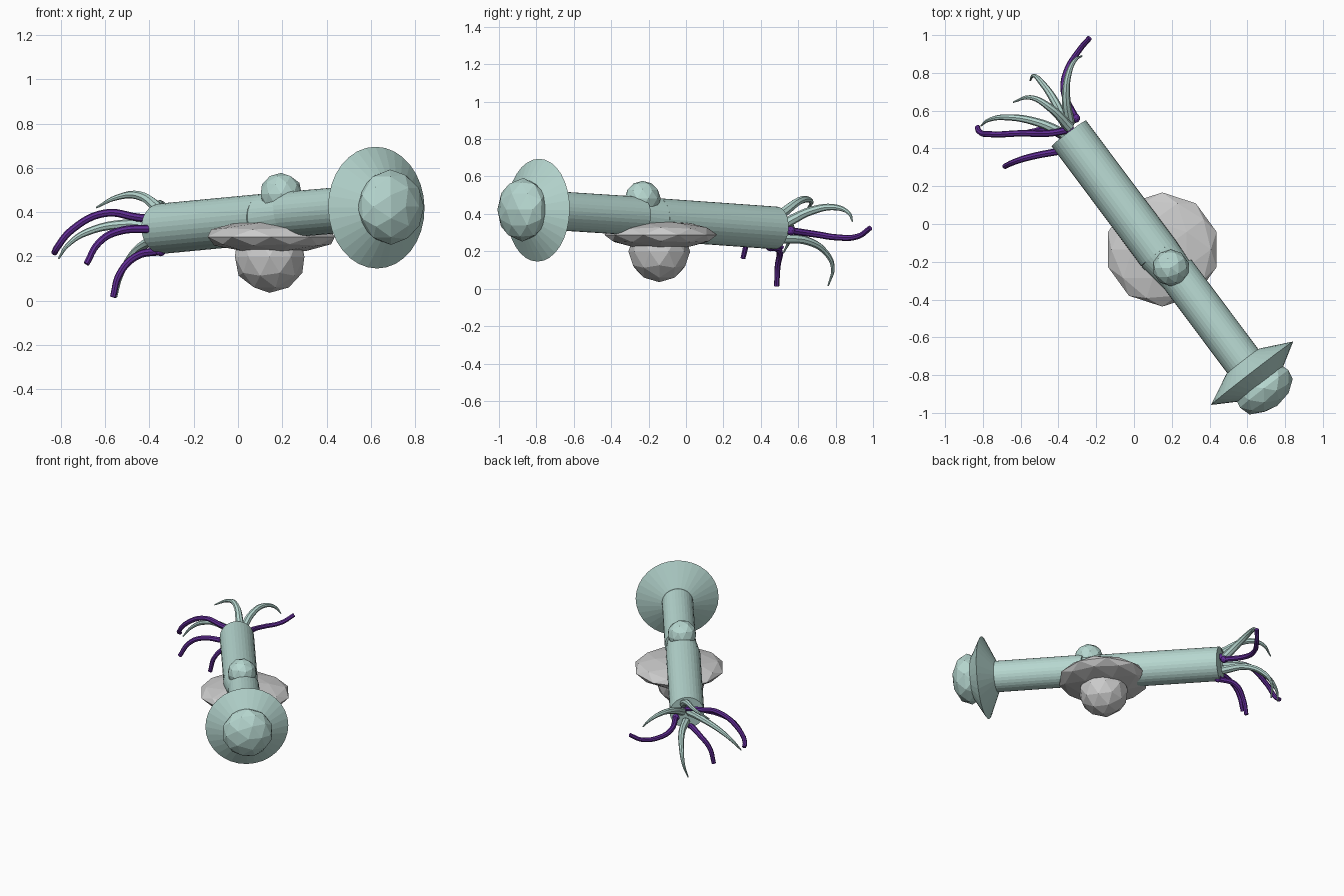
import bpy, bmesh, math
from mathutils import Vector, Matrix

if "Cube" in bpy.data.objects:
    bpy.data.objects.remove(bpy.data.objects["Cube"])


def material(name, rgb):
    m = bpy.data.materials.new(name)
    m.diffuse_color = (*rgb, 1)
    m.use_nodes = True
    m.node_tree.nodes["Principled BSDF"].inputs["Base Color"].default_value = m.diffuse_color
    return m


TEAL = material("pale_teal", (0.47, 0.68, 0.63))
PURPLE = material("purple", (0.12, 0.025, 0.3))


def add(name, bm, mat=None):
    bmesh.ops.recalc_face_normals(bm, faces=bm.faces)
    me = bpy.data.meshes.new(name)
    bm.to_mesh(me)
    bm.free()
    ob = bpy.data.objects.new(name, me)
    bpy.context.collection.objects.link(ob)
    if mat:
        me.materials.append(mat)
    return ob


def frame(loc, axis):
    return Matrix.Translation(loc) @ Vector(axis).to_track_quat('Z', 'Y').to_matrix().to_4x4()


def ball(name, loc, scale, mat=None, axis=(0, 0, 1)):
    bm = bmesh.new()
    bmesh.ops.create_icosphere(bm, subdivisions=2, radius=1,
                               matrix=frame(loc, axis) @ Matrix.Diagonal((*scale, 1)))
    return add(name, bm, mat)


def cone(name, a, b, r1, r2, mat, sides=32):
    a, b = Vector(a), Vector(b)
    bm = bmesh.new()
    bmesh.ops.create_cone(bm, cap_ends=True, segments=sides, radius1=r1, radius2=r2,
                          depth=(b - a).length, matrix=frame((a + b) / 2, b - a))
    return add(name, bm, mat)


def tentacle(name, pts, mat, r0, r1):
    cu = bpy.data.curves.new(name, 'CURVE')
    cu.dimensions = '3D'
    cu.bevel_depth = 1
    cu.bevel_resolution = 2
    cu.resolution_u = 6
    cu.use_fill_caps = True
    sp = cu.splines.new('BEZIER')
    sp.bezier_points.add(len(pts) - 1)
    for i, (bp, p) in enumerate(zip(sp.bezier_points, pts)):
        bp.co = p
        bp.handle_left_type = bp.handle_right_type = 'AUTO'
        bp.radius = r0 + (r1 - r0) * i / (len(pts) - 1)
    ob = bpy.data.objects.new(name, cu)
    bpy.context.collection.objects.link(ob)
    cu.materials.append(mat)
    bpy.ops.object.select_all(action='DESELECT')
    ob.select_set(True)
    bpy.context.view_layer.objects.active = ob
    bpy.ops.object.convert(target='MESH')
    bpy.ops.object.shade_smooth_by_angle()


# Body tubes with a tapered joint between them
cone("rear_tube", (-0.345, 0.48, 0.325), (0.13, -0.155, 0.37), 0.114, 0.114, TEAL)
cone("joint_tube", (0.13, -0.155, 0.37), (0.25, -0.30, 0.39), 0.114, 0.095, TEAL)
cone("front_tube", (0.22, -0.25, 0.388), (0.59, -0.745, 0.42), 0.104, 0.104, TEAL)

# Brim made of two shallow cones, with a squashed ball in front
rim, ax = Vector((0.625, -0.79, 0.42)), Vector((0.61, -0.79, 0.02)).normalized()
cone("brim_back", rim, rim - ax * 0.08, 0.275, 0.11, TEAL)
cone("brim_front", rim, rim + ax * 0.08, 0.275, 0.14, TEAL)
ball("nose_ball", rim + ax * 0.105, (0.17, 0.17, 0.113), TEAL, ax)

# Small ball on top
ball("top_ball", (0.195, -0.232, 0.482), (0.097, 0.097, 0.095), TEAL)

# Grey saucer and ball underneath
ball("saucer", (0.15, -0.135, 0.288), (0.302, 0.302, 0.075))
ball("lower_ball", (0.143, -0.143, 0.198), (0.165, 0.165, 0.163))

# Purple tentacles
purple = [
    [(-.34, .50, .365), (-.45, .48, .375), (-.6, .48, .395), (-.75, .475, .32), (-.82, .49, .235), (-.83, .515, .215)],
    [(-.37, .39, .325), (-.55, .355, .31), (-.63, .33, .26), (-.685, .305, .165)],
    [(-.35, .45, .225), (-.46, .50, .2), (-.535, .49, .12), (-.565, .485, .015)],
    [(-.31, .56, .31), (-.37, .7, .29), (-.36, .8, .275), (-.29, .92, .28), (-.235, .985, .325)],
]
for i, p in enumerate(purple):
    tentacle(f"purple_tentacle_{i + 1}", p, PURPLE, 0.019, 0.014)
    ball(f"tentacle_base_{i + 1}", p[0], (0.025,) * 3, PURPLE)

# Pale tapering tentacles
pale = [
    [(-.36, .47, .33), (-.50, .535, .345), (-.68, .565, .31), (-.77, .55, .25), (-.81, .52, .19)],
    [(-.34, .51, .40), (-.45, .62, .475), (-.55, .67, .465), (-.64, .645, .42)],
    [(-.35, .50, .27), (-.42, .65, .255), (-.49, .75, .19), (-.53, .785, .11), (-.55, .76, .015)],
    [(-.34, .53, .35), (-.36, .68, .42), (-.345, .80, .435), (-.31, .87, .405), (-.275, .89, .36)],
]
for i, p in enumerate(pale):
    tentacle(f"pale_tentacle_{i + 1}", p, TEAL, 0.028, 0.004)
